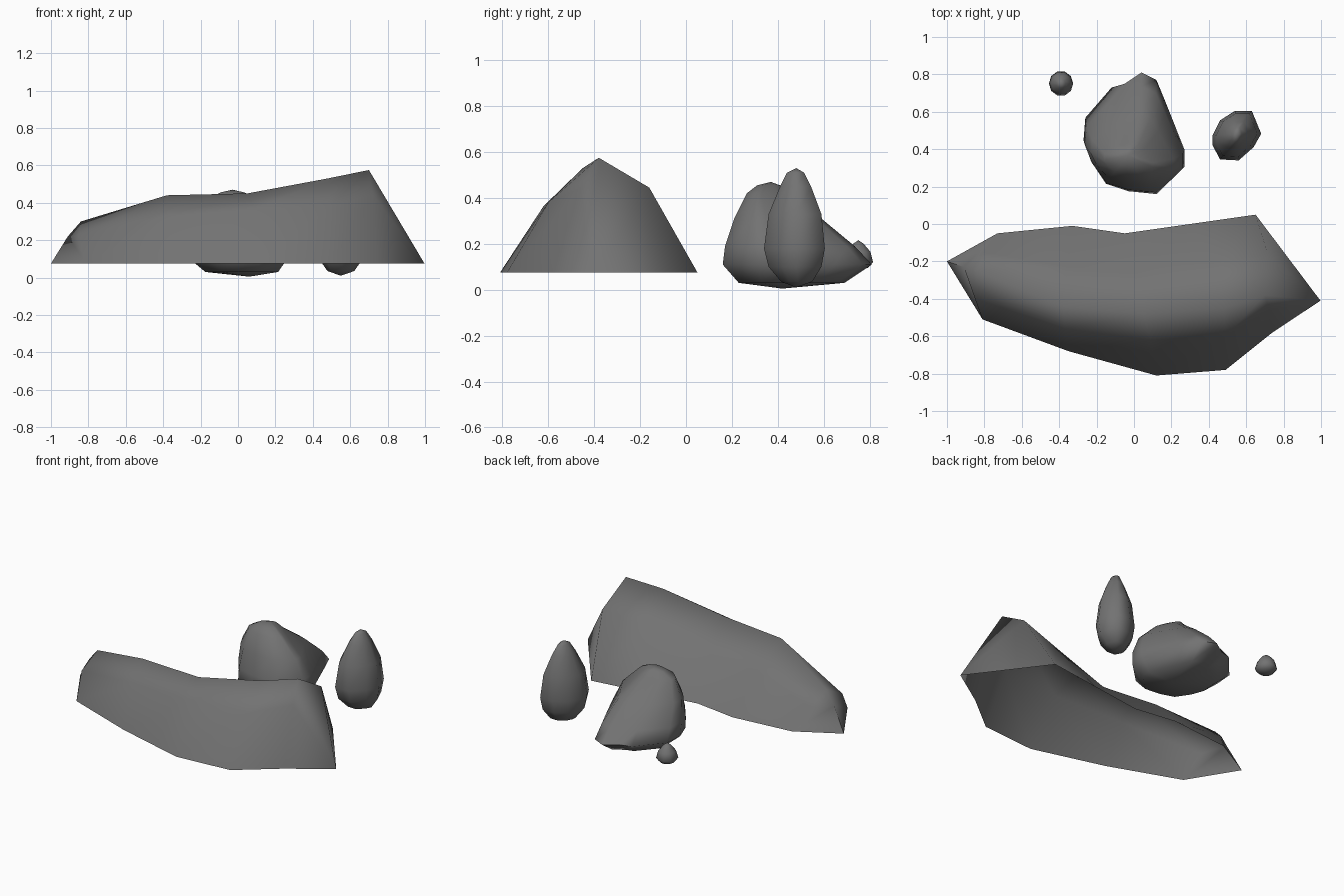
import bpy
import math

if "Cube" in bpy.data.objects:
    bpy.data.objects.remove(bpy.data.objects["Cube"])

# Dark grey rock material
rock = bpy.data.materials.new("dark_rock")
rock.diffuse_color = (.17, .17, .17, 1)
rock.use_nodes = True
rock.node_tree.nodes["Principled BSDF"].inputs["Base Color"].default_value = rock.diffuse_color


def make(name, verts, faces, angle=80):
    mesh = bpy.data.meshes.new(name)
    mesh.from_pydata(verts, [], faces)
    mesh.update()
    mesh.materials.append(rock)
    ob = bpy.data.objects.new(name, mesh)
    bpy.context.collection.objects.link(ob)
    bpy.ops.object.select_all(action='DESELECT')
    ob.select_set(True)
    bpy.context.view_layer.objects.active = ob
    bpy.ops.object.mode_set(mode='EDIT')
    bpy.ops.mesh.select_all(action='SELECT')
    bpy.ops.mesh.normals_make_consistent(inside=False)
    bpy.ops.object.mode_set(mode='OBJECT')
    bpy.ops.object.shade_smooth_by_angle(angle=math.radians(angle))
    return ob


def stone(name, outline, rings, bottom, top):
    """Stack rings (z, xscale, x centre, y min, y max) shaped like one plan outline."""
    xs, ys = [p[0] for p in outline], [p[1] for p in outline]
    cx, y0, y1 = (min(xs) + max(xs)) / 2, min(ys), max(ys)
    n = len(outline)
    verts, faces = [bottom], []
    for z, sx, rx, a, b in rings:
        for x, y in outline:
            verts.append((rx + (x - cx) * sx, a + (y - y0) / (y1 - y0) * (b - a), z))
    verts.append(top)
    last = len(verts) - 1
    for i in range(n):
        j = (i + 1) % n
        faces.append((0, 1 + j, 1 + i))
        for r in range(len(rings) - 1):
            k = 1 + r * n
            faces.append((k + i, k + j, k + n + j, k + n + i))
        k = last - n
        faces.append((k + i, k + j, last))
    make(name, verts, faces)


# Long ridge rock, open underneath: cross-sections from left to right
# (front base, front shoulder, crest, back shoulder, back base)
B = 0.075
sections = [
    [(-.81, -.51, B), (-.85, -.40, .22), (-.84, -.25, .30), (-.80, -.15, .21), (-.73, -.05, B)],
    [(-.35, -.68, B), (-.37, -.56, .33), (-.38, -.44, .44), (-.36, -.23, .30), (-.33, -.01, B)],
    [(.12, -.81, B), (.09, -.62, .365), (.05, -.48, .45), (.01, -.27, .30), (-.05, -.05, B)],
    [(.49, -.78, B), (.49, -.60, .38), (.48, -.45, .53), (.43, -.21, .39), (.30, 0, B)],
    [(.74, -.58, B), (.72, -.46, .44), (.70, -.38, .575), (.715, -.16, .445), (.65, .05, B)],
]
verts = [p for s in sections for p in s]
faces = [(5 * c + r, 5 * c + 5 + r, 5 * c + 6 + r, 5 * c + 1 + r)
         for c in range(4) for r in range(4)]
# End facets
verts += [(-1, -.20, B), (-.91, -.23, .22), (.997, -.41, B)]
faces += [(0, 1, 26), (1, 2, 26), (2, 3, 26), (3, 4, 26), (4, 25, 26), (25, 0, 26)]
faces += [(20 + r, 27, 21 + r) for r in range(4)]
make("ridge_rock", verts, faces)

# Boulder with a long sloping back
stone("boulder",
      [(-.03, .18), (.12, .165), (.27, .31), (.27, .40), (.17, .65), (.12, .77), (.04, .81),
       (-.05, .75), (-.12, .73), (-.26, .57), (-.27, .45), (-.23, .34), (-.15, .22)],
      [(.03, .72, .02, .23, .69), (.11, 1, 0, .16, .81), (.19, .97, 0, .17, .735),
       (.31, .82, -.01, .21, .59), (.42, .48, -.03, .265, .44), (.455, .24, -.03, .31, .41)],
      (.06, .42, .005), (-.03, .37, .47))

# Tall upright stone
stone("upright_stone",
      [(.46, .355), (.56, .35), (.64, .42), (.68, .49), (.63, .61),
       (.54, .61), (.46, .56), (.42, .48), (.42, .43)],
      [(.035, .55, .55, .415, .55), (.10, .90, .55, .36, .59), (.18, 1, .55, .34, .605),
       (.33, .84, .55, .36, .59), (.45, .46, .55, .41, .545), (.51, .20, .55, .44, .515)],
      (.55, .48, .01), (.55, .48, .53))

# Small teardrop pebble
stone("pebble",
      [(math.cos(i * math.tau / 10) * .065, math.sin(i * math.tau / 10)) for i in range(10)],
      [(.095, .65, -.39, .71, .792), (.12, 1, -.39, .687, .815),
       (.165, .8, -.39, .70, .804), (.20, .36, -.39, .728, .774)],
      (-.39, .751, .085), (-.39, .751, .216))
